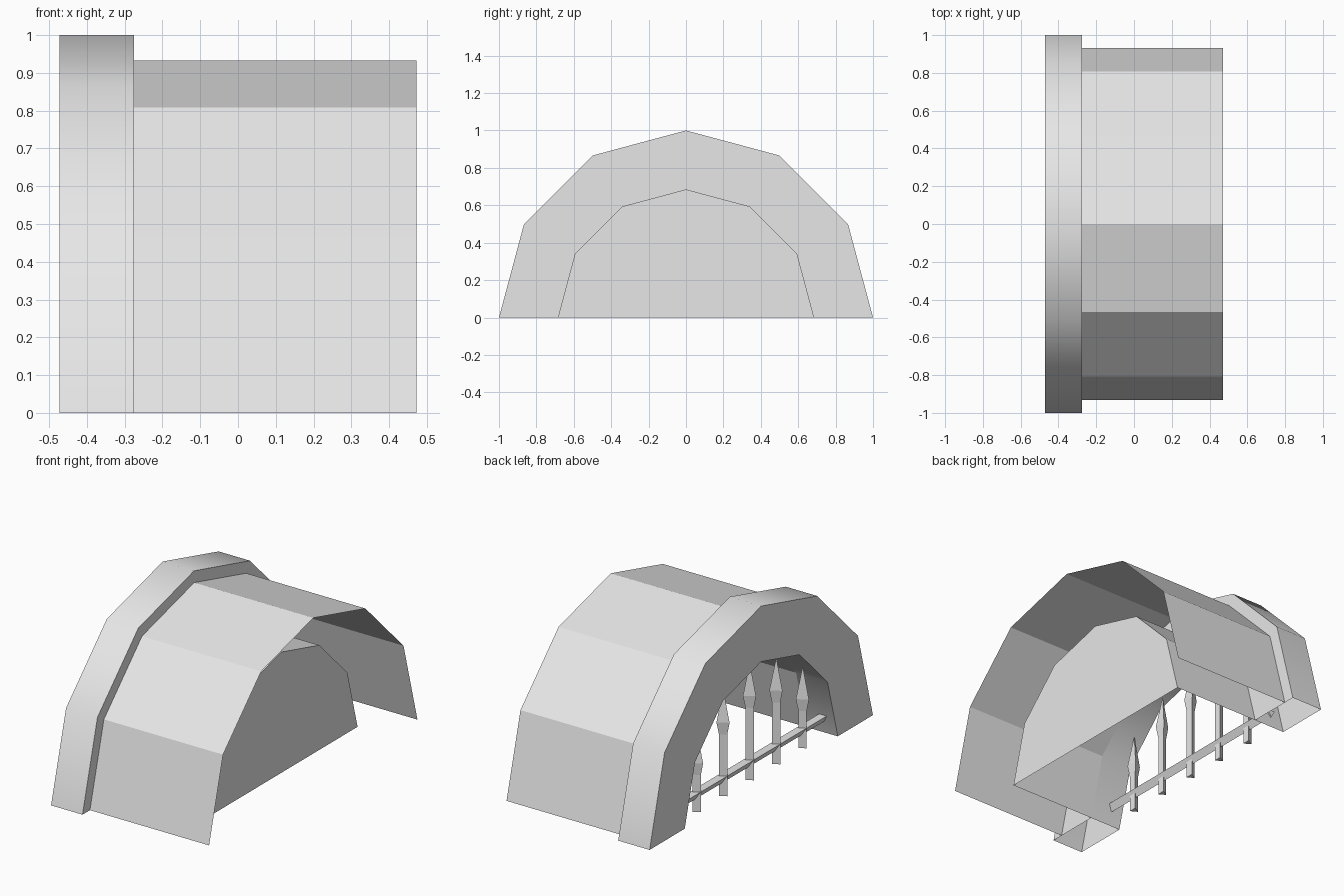
import bpy
import bmesh
from math import sin, cos, pi, radians
from mathutils import Vector

cube = bpy.data.objects.get("Cube")
if cube:
    bpy.data.objects.remove(cube, do_unlink=True)

grey = bpy.data.materials.new("pale_grey")
grey.use_nodes = True
grey.diffuse_color = (0.8, 0.8, 0.8, 1)
grey.node_tree.nodes["Principled BSDF"].inputs["Base Color"].default_value = (0.8, 0.8, 0.8, 1)

FRONT, STEP, END = -0.472, -0.275, 0.472   # lengthwise stations
PANEL_X = 0.27
INNER, SHELL, OUTER = 0.685, 0.933, 1.0    # arch radii
SIDES = 6


def finish(name, bm, smooth=False):
    bmesh.ops.recalc_face_normals(bm, faces=bm.faces)
    mesh = bpy.data.meshes.new(name)
    bm.to_mesh(mesh)
    bm.free()
    mesh.materials.append(grey)
    obj = bpy.data.objects.new(name, mesh)
    bpy.context.collection.objects.link(obj)
    if smooth:
        bpy.ops.object.select_all(action="DESELECT")
        obj.select_set(True)
        bpy.context.view_layer.objects.active = obj
        bpy.ops.object.shade_smooth_by_angle(angle=radians(31))
    return obj


def half_circle(bm, x, r):
    return [bm.verts.new((x, r * cos(pi * i / SIDES), r * sin(pi * i / SIDES)))
            for i in range(SIDES + 1)]


def arch(name, sections, closed=False, smooth=False):
    """Skin half circles given as (x, radius); open along the ground."""
    bm = bmesh.new()
    arcs = [half_circle(bm, x, r) for x, r in sections]
    pairs = list(zip(arcs, arcs[1:]))
    if closed:
        pairs.append((arcs[-1], arcs[0]))
    for a, b in pairs:
        for i in range(SIDES):
            bm.faces.new((a[i], a[i + 1], b[i + 1], b[i]))
    return finish(name, bm, smooth)


def triangular_bar(name, origin, axis, u, v, stations):
    """Three-sided bar along axis, from (distance, radius) stations."""
    bm = bmesh.new()
    rings = []
    for d, r in stations:
        rings.append([bm.verts.new(origin + axis * d
                                   + u * r * cos(pi / 3 + k * 2 * pi / 3)
                                   + v * r * sin(pi / 3 + k * 2 * pi / 3))
                      for k in range(3)])
    for a, b in zip(rings, rings[1:]):
        for k in range(3):
            n = (k + 1) % 3
            bm.faces.new((a[k], a[n], b[n], b[k]))
    bm.faces.new(rings[0])
    bm.faces.new(rings[-1])
    return finish(name, bm)


# Portal ring, outer vault, inner tunnel
arch("portal_ring", [(STEP, INNER), (STEP, OUTER), (FRONT, OUTER), (FRONT, INNER)],
     closed=True, smooth=True)
arch("vault_shell", [(STEP, SHELL), (END, SHELL)])
arch("inner_tunnel", [(STEP, INNER), (PANEL_X, INNER)])

# Wall closing the tunnel
bm = bmesh.new()
bm.faces.new(half_circle(bm, PANEL_X, INNER))
finish("end_wall", bm)

# Spiked grate in the portal
X, Y, Z = Vector((1, 0, 0)), Vector((0, 1, 0)), Vector((0, 0, 1))
GRATE_X = -0.4
heights = [0.65, 0.59, 0.45]
for i in range(-2, 3):
    h = heights[abs(i)]
    triangular_bar(f"grate_spike_{i + 3}", Vector((GRATE_X, i * 0.237, 0)), Z, X, Y,
                   [(0, 0.025), (h - 0.24, 0.025), (h - 0.17, 0.039), (h, 0.002)])

# Cross rail through the spikes
triangular_bar("grate_rail", Vector((GRATE_X, 0, 0.1)), Y, Z, X,
               [(-0.67, 0.027), (0.67, 0.027)])
